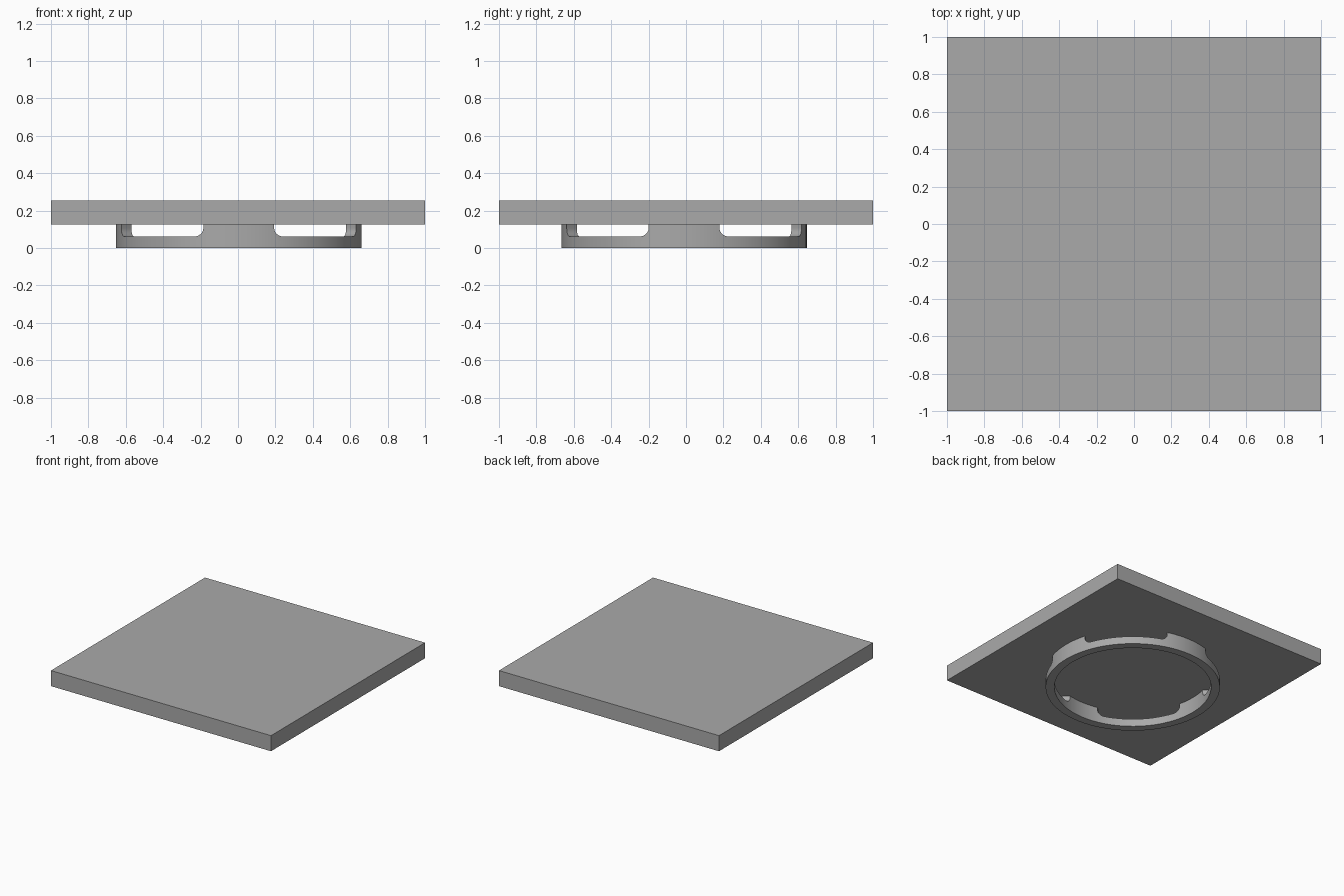
import bpy, bmesh, math
from mathutils import Matrix

if "Cube" in bpy.data.objects:
    bpy.data.objects.remove(bpy.data.objects["Cube"])

SLAB_BOTTOM, SLAB_TOP = 0.127, 0.255
RING_X, RING_Y = 0.004, -0.01
OUTER, INNER = 0.656, 0.59
SLOT_FLOOR, SLOT_HALF, FILLET = 0.062, 0.31, 0.045

grey = bpy.data.materials.new("grey")
grey.use_nodes = True
colour = (0.4, 0.4, 0.4, 1)
grey.diffuse_color = colour
grey.node_tree.nodes["Principled BSDF"].inputs["Base Color"].default_value = colour


def make_object(name, bm):
    bmesh.ops.recalc_face_normals(bm, faces=bm.faces)
    mesh = bpy.data.meshes.new(name)
    bm.to_mesh(mesh)
    bm.free()
    mesh.materials.append(grey)
    obj = bpy.data.objects.new(name, mesh)
    bpy.context.collection.objects.link(obj)
    return obj


# Square slab
bm = bmesh.new()
bmesh.ops.create_cube(bm, size=1)
bmesh.ops.scale(bm, vec=(2, 2, SLAB_TOP - SLAB_BOTTOM), verts=bm.verts)
bmesh.ops.translate(bm, vec=(0, 0, (SLAB_TOP + SLAB_BOTTOM) / 2), verts=bm.verts)
make_object("slab", bm)

# Base ring: rectangular section spun round the vertical axis
bm = bmesh.new()
corners = [bm.verts.new((r, 0, z)) for r, z in
           ((INNER, 0), (OUTER, 0), (OUTER, SLAB_BOTTOM), (INNER, SLAB_BOTTOM))]
edges = [bm.edges.new((corners[i], corners[(i + 1) % 4])) for i in range(4)]
bmesh.ops.spin(bm, geom=corners + edges, cent=(0, 0, 0), axis=(0, 0, 1),
               angle=math.tau, steps=96, use_duplicate=False)
bmesh.ops.remove_doubles(bm, verts=bm.verts, dist=0.0001)
ring = make_object("base_ring", bm)


# Diagonal bar with rounded lower edges, used to cut two opposite openings
def slot_cutter(angle):
    bm = bmesh.new()
    section = [(SLOT_HALF, 0.3), (-SLOT_HALF, 0.3)]
    for side, start in ((-1, math.pi), (1, 1.5 * math.pi)):
        for i in range(9):
            a = start + i * math.pi / 16
            section.append((side * (SLOT_HALF - FILLET) + FILLET * math.cos(a),
                            SLOT_FLOOR + FILLET + FILLET * math.sin(a)))
    face = bm.faces.new([bm.verts.new((x, -1, z)) for x, z in section])
    end = bmesh.ops.extrude_face_region(bm, geom=[face])["geom"]
    bmesh.ops.translate(bm, vec=(0, 2, 0),
                        verts=[v for v in end if isinstance(v, bmesh.types.BMVert)])
    bmesh.ops.transform(bm, matrix=Matrix.Rotation(angle, 4, "Z"), verts=bm.verts)
    cutter = make_object("slot_cutter", bm)
    cutter.hide_render = True
    return cutter


bpy.ops.object.select_all(action="DESELECT")
bpy.context.view_layer.objects.active = ring
ring.select_set(True)
for angle in (math.pi / 4, -math.pi / 4):
    cutter = slot_cutter(angle)
    cut = ring.modifiers.new("slot", "BOOLEAN")
    cut.operation = "DIFFERENCE"
    cut.solver = "EXACT"
    cut.object = cutter
    bpy.ops.object.modifier_apply(modifier=cut.name)
    bpy.data.objects.remove(cutter)

bpy.ops.object.shade_smooth_by_angle(angle=math.radians(30))
ring.location = (RING_X, RING_Y, 0)
